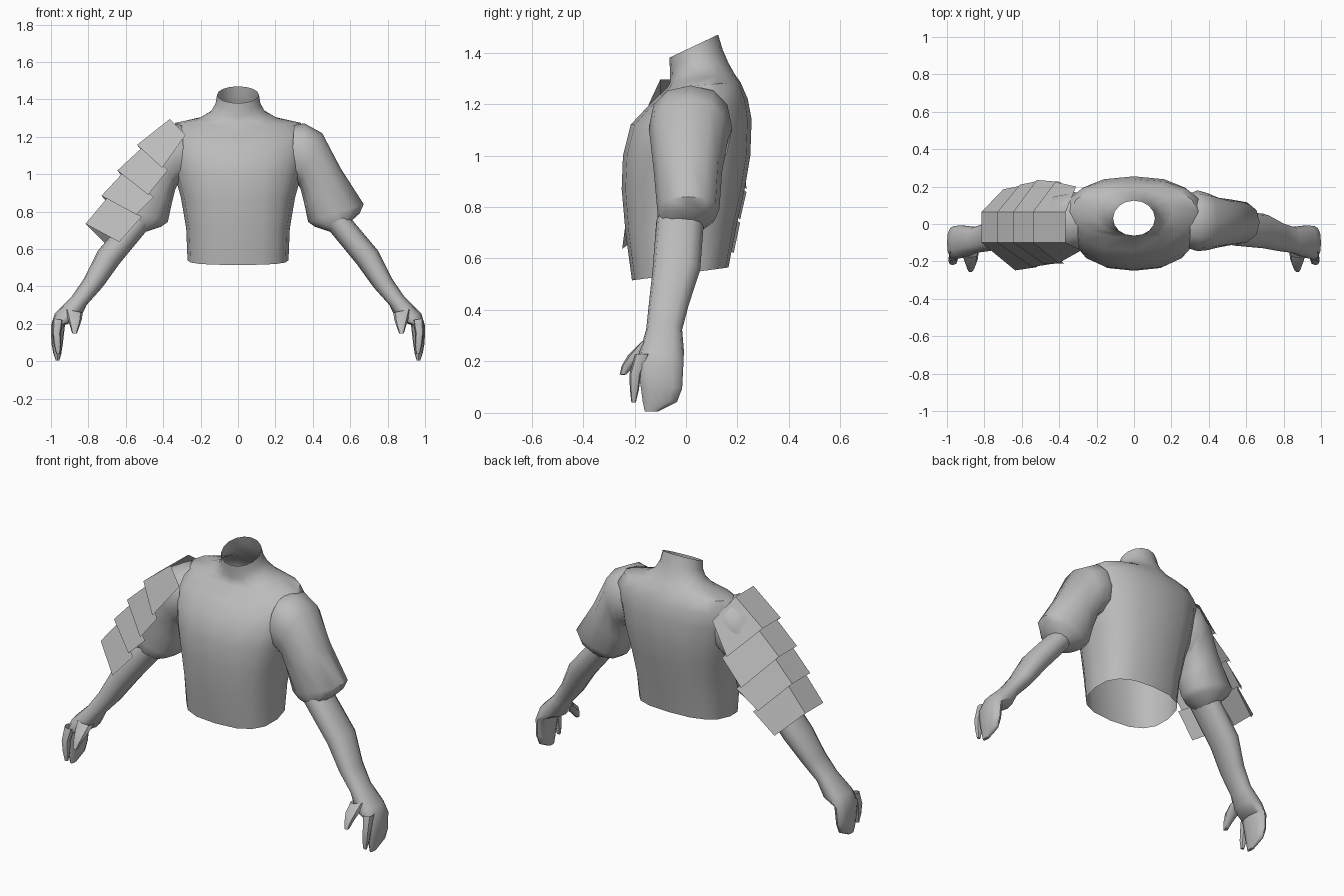
import bpy, bmesh, math
from mathutils import Vector

if "Cube" in bpy.data.objects:
    bpy.data.objects.remove(bpy.data.objects["Cube"])

grey = bpy.data.materials.new("plain grey")
grey.diffuse_color = (0.5, 0.5, 0.5, 1)
grey.use_nodes = True
grey.node_tree.nodes["Principled BSDF"].inputs["Base Color"].default_value = grey.diffuse_color


def make_object(name, bm, smooth=45):
    mesh = bpy.data.meshes.new(name)
    bm.to_mesh(mesh)
    bm.free()
    mesh.materials.append(grey)
    ob = bpy.data.objects.new(name, mesh)
    bpy.context.collection.objects.link(ob)
    if smooth:
        bpy.ops.object.select_all(action='DESELECT')
        ob.select_set(True)
        bpy.context.view_layer.objects.active = ob
        bpy.ops.object.shade_smooth_by_angle(angle=math.radians(smooth))
    return ob


def loft(bm, rings, cap_end=False):
    loops = [[bm.verts.new(p) for p in ring] for ring in rings]
    n = len(loops[0])
    for a, b in zip(loops, loops[1:]):
        for i in range(n):
            j = (i + 1) % n
            bm.faces.new((a[i], a[j], b[j], b[i]))
    if cap_end:
        bm.faces.new(loops[-1])
    bmesh.ops.recalc_face_normals(bm, faces=bm.faces)


def unit_ring(n, power):
    for i in range(n):
        a = 2 * math.pi * i / n
        c, s = math.cos(a), math.sin(a)
        yield (math.copysign(abs(c) ** (2 / power), c),
               math.copysign(abs(s) ** (2 / power), s))


def limb_ring(outer, inner, front, back, n=12, power=2.3):
    """Ring spanning two x-z points across, and front to back in y."""
    o = Vector((outer[0], 0, outer[1]))
    i = Vector((inner[0], 0, inner[1]))
    mid, half = (o + i) / 2, (o - i) / 2
    return [mid + half * c + Vector((0, (front + back) / 2 + s * (back - front) / 2, 0))
            for c, s in unit_ring(n, power)]


def mirrored(name, rings, cap=True, smooth=45):
    for side, sx in (("left", 1), ("right", -1)):
        bm = bmesh.new()
        loft(bm, [[(p[0] * sx, p[1], p[2]) for p in r] for r in rings], cap)
        make_object(f"{side}_{name}", bm, smooth)


# Torso with open waist and neck: front z, back z, half width, front y, back y, squareness
torso = [
    (0.515, 0.565, 0.27, -0.21, 0.165, 2.6),
    (0.70, 0.72, 0.277, -0.235, 0.195, 2.6),
    (0.87, 0.88, 0.305, -0.25, 0.23, 2.5),
    (1.00, 1.00, 0.34, -0.245, 0.25, 2.4),
    (1.12, 1.14, 0.37, -0.215, 0.255, 2.3),
    (1.20, 1.22, 0.375, -0.14, 0.24, 2.3),
    (1.265, 1.285, 0.335, -0.072, 0.212, 2.2),
    (1.285, 1.315, 0.21, -0.062, 0.19, 2.1),
    (1.31, 1.36, 0.145, -0.062, 0.165, 2),
    (1.345, 1.41, 0.12, -0.063, 0.143, 2),
    (1.38, 1.47, 0.112, -0.065, 0.125, 2),
]
bm = bmesh.new()
loft(bm, [[(hw * c, (yf + yb) / 2 + s * (yb - yf) / 2,
            (zf + zb) / 2 + s * (zb - zf) / 2) for c, s in unit_ring(16, pw)]
          for zf, zb, hw, yf, yb, pw in torso])
make_object("torso", bm)

# Short puffed sleeves, closing in around the forearm
mirrored("sleeve", [
    limb_ring((0.30, 1.265), (0.28, 0.96), -0.13, 0.16),
    limb_ring((0.355, 1.272), (0.325, 0.94), -0.145, 0.18),
    limb_ring((0.45, 1.22), (0.335, 0.92), -0.14, 0.165),
    limb_ring((0.55, 1.03), (0.355, 0.84), -0.125, 0.14),
    limb_ring((0.672, 0.84), (0.375, 0.745), -0.112, 0.13),
    limb_ring((0.65, 0.79), (0.41, 0.72), -0.11, 0.115),
    limb_ring((0.60, 0.745), (0.50, 0.69), -0.09, 0.06),
], cap=False, smooth=50)

# Forearm, palm and the joined outer fingers
mirrored("forearm_and_hand", [
    limb_ring((0.59, 0.78), (0.47, 0.72), -0.115, 0.07),
    limb_ring((0.75, 0.59), (0.635, 0.52), -0.13, 0.055),
    limb_ring((0.825, 0.44), (0.725, 0.395), -0.145, 0.01),
    limb_ring((0.89, 0.345), (0.81, 0.30), -0.155, -0.015),
    limb_ring((0.98, 0.255), (0.845, 0.225), -0.18, -0.008),
    limb_ring((1.0, 0.19), (0.925, 0.195), -0.19, -0.01),
    limb_ring((0.998, 0.1), (0.937, 0.09), -0.175, -0.015),
    limb_ring((0.988, 0.045), (0.945, 0.04), -0.168, -0.035),
    limb_ring((0.975, 0.005), (0.955, 0.005), -0.16, -0.11),
])

# Index finger
mirrored("index_finger", [
    limb_ring((0.99, 0.23), (0.935, 0.22), -0.20, -0.14, 8),
    limb_ring((0.992, 0.15), (0.948, 0.15), -0.22, -0.175, 8),
    limb_ring((0.985, 0.09), (0.945, 0.09), -0.218, -0.183, 8),
    limb_ring((0.972, 0.04), (0.952, 0.04), -0.212, -0.195, 8),
])

# Thumb
mirrored("thumb", [
    limb_ring((0.925, 0.28), (0.83, 0.26), -0.18, -0.11, 8),
    limb_ring((0.91, 0.225), (0.835, 0.225), -0.225, -0.15, 8),
    limb_ring((0.897, 0.185), (0.85, 0.18), -0.25, -0.2, 8),
    limb_ring((0.887, 0.15), (0.862, 0.148), -0.258, -0.232, 8),
])

# Overlapping shoulder plates: front corner, two ridge points, back corner per edge
def plate_edge(ridge, front, back):
    return [Vector(front), Vector((ridge[0], -0.10, ridge[1])),
            Vector((ridge[0], 0.065, ridge[1])), Vector(back)]


edges = [
    plate_edge((-0.365, 1.295), (-0.28, -0.14, 1.21), (-0.31, 0.20, 1.19)),
    plate_edge((-0.54, 1.157), (-0.405, -0.21, 1.035), (-0.42, 0.225, 1.02)),
    plate_edge((-0.645, 1.02), (-0.48, -0.215, 0.89), (-0.52, 0.235, 0.87)),
    plate_edge((-0.73, 0.885), (-0.545, -0.23, 0.785), (-0.61, 0.21, 0.75)),
    plate_edge((-0.815, 0.735), (-0.635, -0.248, 0.638), (-0.70, 0.185, 0.62)),
]
for k in range(4):
    tuck = Vector((0.03, 0, -0.012)) if k else Vector()
    bm = bmesh.new()
    top = [bm.verts.new(p + tuck) for p in edges[k]]
    low = [bm.verts.new(p) for p in edges[k + 1]]
    for i in range(3):
        bm.faces.new((top[i], low[i], low[i + 1], top[i + 1]))
    bmesh.ops.recalc_face_normals(bm, faces=bm.faces)
    if sum(f.normal.z for f in bm.faces) < 0:
        bmesh.ops.reverse_faces(bm, faces=bm.faces)
    make_object(f"shoulder_plate_{k + 1}", bm, 0)
